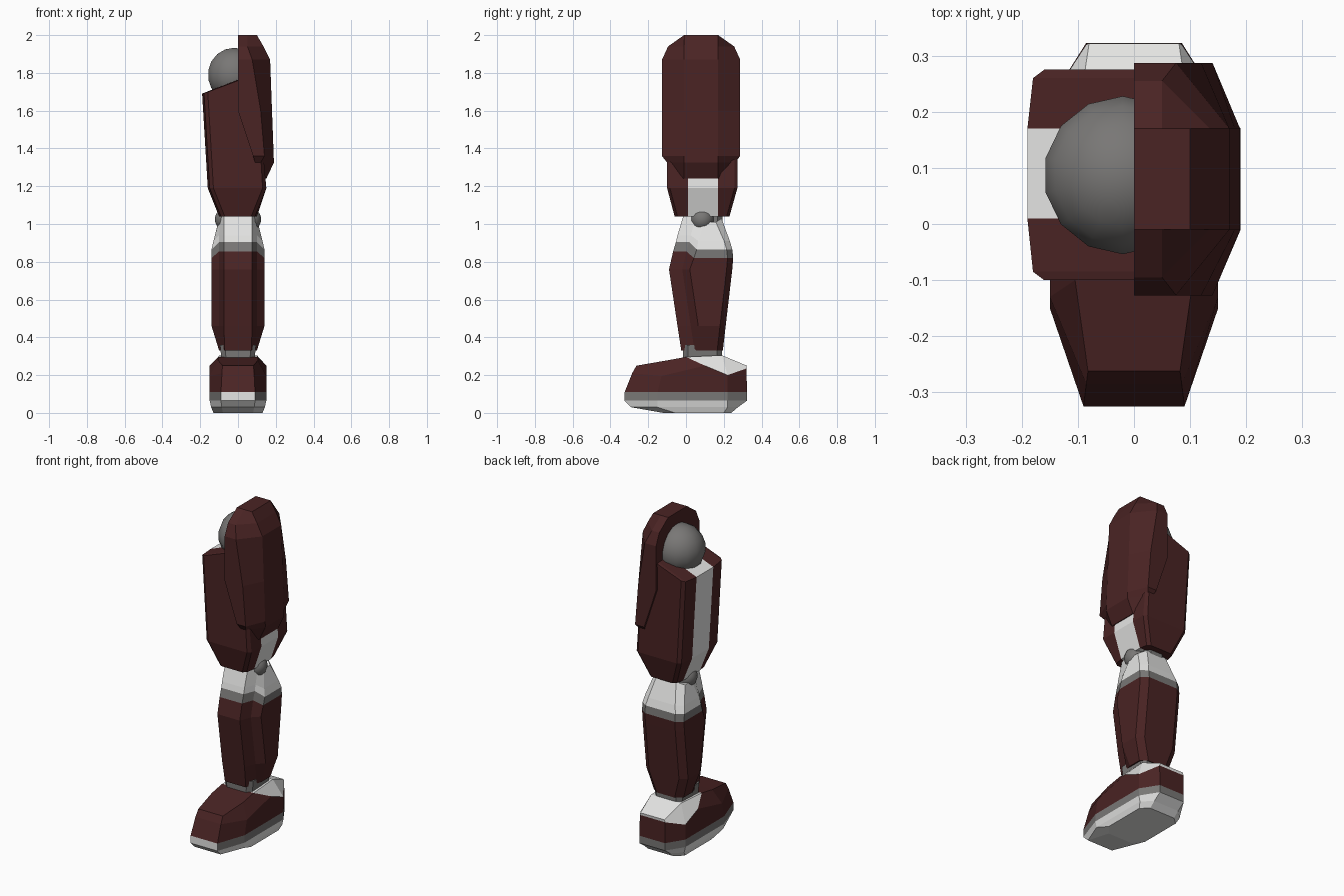
import bpy, bmesh, math
from mathutils import Vector

if "Cube" in bpy.data.objects:
    bpy.data.objects.remove(bpy.data.objects["Cube"])


def material(name, rgb):
    m = bpy.data.materials.new(name)
    m.diffuse_color = (*rgb, 1)
    m.use_nodes = True
    m.node_tree.nodes["Principled BSDF"].inputs["Base Color"].default_value = m.diffuse_color
    return m


MATS = [material("dark red", (0.068, 0.017, 0.017)),
        material("off white", (0.78, 0.78, 0.77)),
        material("mid grey", (0.19, 0.185, 0.18))]
RED, WHITE, GREY = 0, 1, 2


def finish(name, bm):
    bmesh.ops.recalc_face_normals(bm, faces=bm.faces)
    me = bpy.data.meshes.new(name)
    bm.to_mesh(me)
    bm.free()
    for m in MATS:
        me.materials.append(m)
    ob = bpy.data.objects.new(name, me)
    bpy.context.collection.objects.link(ob)
    return ob


def loft(name, rings, side, cap, place=lambda p: p):
    """Skin half rings (x, y, z), mirrored in x. side(ring, column) and
    cap(is_top, strip) give the material; column -1 is the front."""
    bm = bmesh.new()
    k = len(rings[0])
    loops = []
    for r in rings:
        full = list(r) + [(-x, y, z) for x, y, z in reversed(r)]
        loops.append([bm.verts.new(place(Vector(p))) for p in full])
    n = 2 * k
    for i in range(len(loops) - 1):
        a, b = loops[i], loops[i + 1]
        for j in range(n):
            q = (j + 1) % n
            f = bm.faces.new((a[j], a[q], b[q], b[j]))
            f.material_index = side(i, j if j < k else 2 * k - 2 - j)
    for top, l in ((False, loops[0]), (True, loops[-1])):
        for j in range(k - 1):
            f = bm.faces.new((l[j], l[j + 1], l[n - 2 - j], l[n - 1 - j]))
            f.material_index = cap(top, j)
    return finish(name, bm)


def ball(name, centre, radius, seg=14):
    bm = bmesh.new()
    bmesh.ops.create_uvsphere(bm, u_segments=seg, v_segments=seg * 2 // 3, radius=radius)
    bmesh.ops.translate(bm, verts=bm.verts, vec=centre)
    for f in bm.faces:
        f.material_index = GREY
        f.smooth = True
    return finish(name, bm)


# Thigh: chamfered block with a pale stripe down each side and over the top
def thigh_ring(z, hx, y0, y1):
    return [(hx - .03, y0, z), (hx - .01, y0 + .015, z), (hx, .01, z),
            (hx, .17, z), (hx - .01, y1 - .015, z), (hx - .03, y1, z)]


def thigh_place(p):
    if p.z > 1.5:                                   # slanted top
        p.z += 0.3 * (p.x + 0.19)
    p.x = min(p.x, 0.15 - max(0, p.z - 1.2) * 0.09)  # stay inside the shield
    return p


loft("thigh",
     [thigh_ring(1.04, .10, -.06, .23), thigh_ring(1.19, .16, -.10, .272),
      thigh_ring(1.69, .19, -.10, .275)],
     lambda i, j: WHITE if j == 2 else RED,
     lambda top, j: WHITE if j == 2 else RED, thigh_place)


# Outer hip shield, mirrored front to back about y = 0.08
def shield_ring(z, a, x0, xm, x1):
    return [(a, x0, z), (a, xm, z), (min(a, .09), x1, z)]


loft("hip_shield",
     [shield_ring(1.24, .11, .09, .12, .15), shield_ring(1.325, .18, .09, .12, .19),
      shield_ring(1.36, .207, .08, .14, .189), shield_ring(1.60, .207, 0, .12, .18),
      shield_ring(1.87, .207, 0, .075, .17), shield_ring(1.94, .175, 0, .05, .135),
      shield_ring(2.00, .09, 0, .05, .10)],
     lambda i, j: RED, lambda top, j: RED,
     lambda p: Vector((p.y, p.x + .08, p.z)))

ball("hip_ball", (-.02, .087, 1.79), .143)


# Shin: front ridge, grey band and pale knee cap
def shin_ring(z, hx, y0, y1, front=0.0, drop=0.0):
    fx = min(.075, hx - .03)
    return [(fx, y0, z + front), (min(.10, hx - .01), y0 + .07, z + front),
            (hx, y0 + .11, z - drop), (hx, y1 - .03, z - drop), (hx - .04, y1, z)]


loft("shin",
     [shin_ring(.33, .10, -.025, .195), shin_ring(.46, .14, -.045, .21),
      shin_ring(.76, .14, -.09, .245), shin_ring(.82, .14, -.068, .25, .035),
      shin_ring(.865, .14, -.053, .245, .04), shin_ring(.91, .13, -.045, .232, .03),
      shin_ring(1.03, .105, -.015, .188, .01, .02)],
     lambda i, j: RED if i < 3 else GREY if i == 3 else WHITE,
     lambda top, j: WHITE if top else RED)

# Knee joint
for s, label in ((-1, "inner"), (1, "outer")):
    ball("knee_ball_" + label, (s * .06, .085, 1.025), .064)


def post(name, z0, z1, hx0, hx1, y0, y1):
    def ring(z, hx):
        return [(hx - .025, y0, z), (hx, y0 + .025, z), (hx, y1 - .025, z), (hx - .025, y1, z)]
    return loft(name, [ring(z0, hx0), ring(z1, hx1)],
                lambda i, j: GREY, lambda top, j: GREY)


post("knee_core", .96, 1.06, .065, .065, .03, .193)
post("ankle", .25, .36, .085, .095, -.015, .19)


# Foot: pale sole, grey band, red shell, pale heel collar
def foot_ring(z, inset, y0, y1):
    return [(.09 - inset / 2, y0, z), (.15 - inset, max(-.15, y0 + .06), z), (.15 - inset, .06, z),
            (.15 - inset, min(.22, y1 - .04), z), (.085, y1, z)]


rim = [(.085, -.285, .21), (.15, -.13, .195), (.15, .10, .25), (.15, .22, .20), (.085, .32, .235)]
crest = [(.082, -.262, .25), (.105, -.10, .278), (.105, .0, .296), (.10, .19, .305), (.08, .322, .25)]


def foot_side(i, j):
    if i < 2:
        return WHITE
    if i == 2:
        return WHITE if j == -1 else GREY
    if i == 3:
        return RED
    return RED if j in (-1, 0, 1) else WHITE


loft("foot",
     [foot_ring(0, .02, -.12, .24), foot_ring(.03, .008, -.29, .275),
      foot_ring(.065, 0, -.325, .323), foot_ring(.11, 0, -.325, .323), rim, crest],
     foot_side,
     lambda top, j: WHITE if not top or j > 1 else RED)
